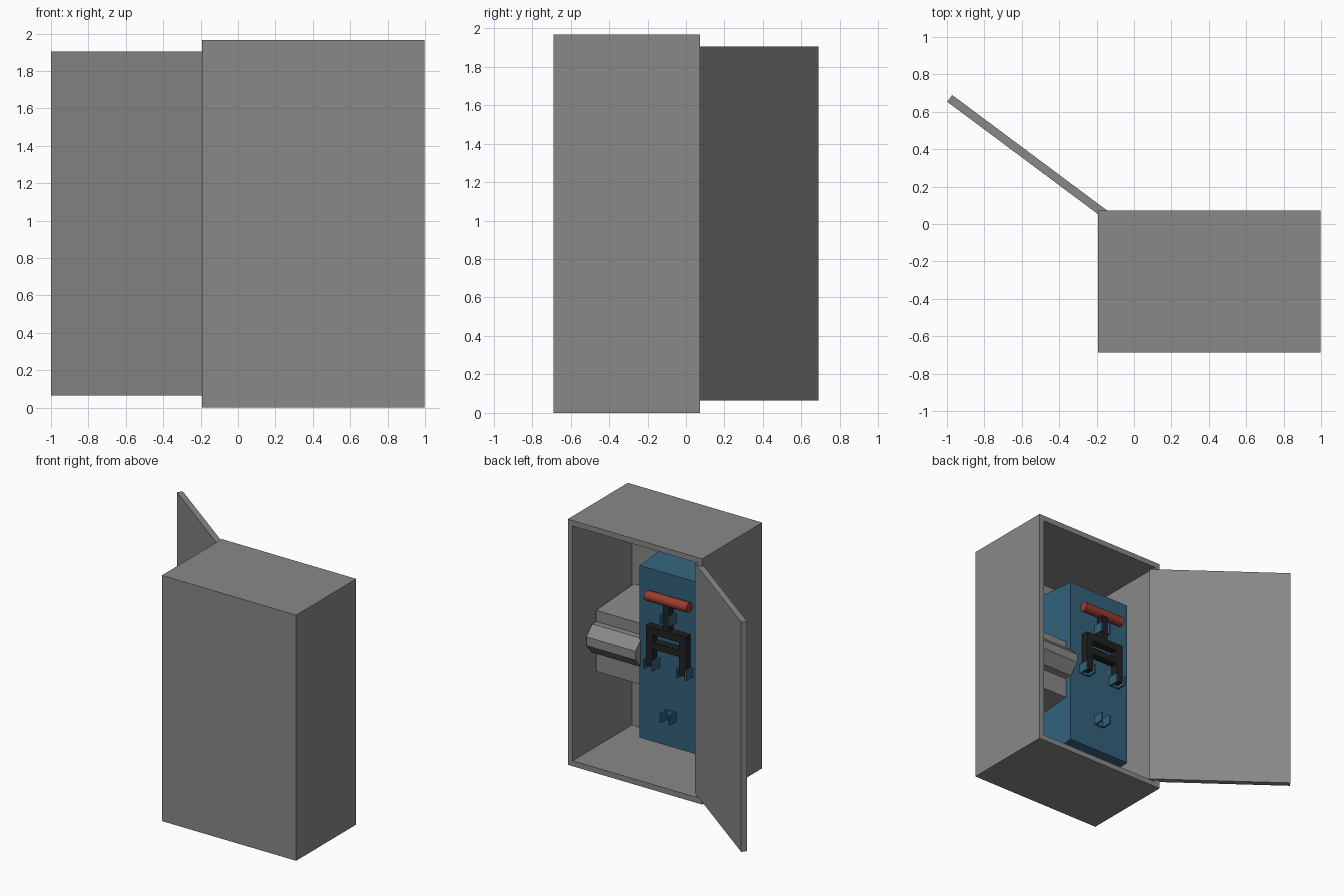
import bpy, bmesh, math
from mathutils import Vector, Matrix

if "Cube" in bpy.data.objects:
    bpy.data.objects.remove(bpy.data.objects["Cube"])


def mat(name, rgb):
    m = bpy.data.materials.new(name)
    m.diffuse_color = (*rgb, 1)
    m.use_nodes = True
    m.node_tree.nodes["Principled BSDF"].inputs["Base Color"].default_value = m.diffuse_color
    return m


GRAY = mat("cabinet_gray", (0.25, 0.25, 0.25))
BLUE = mat("panel_blue", (0.033, 0.122, 0.2))
RED = mat("handle_red", (0.32, 0.045, 0.03))
BLACK = mat("lever_black", (0.015, 0.015, 0.015))


def finish(bm, name, material):
    bmesh.ops.recalc_face_normals(bm, faces=bm.faces)
    me = bpy.data.meshes.new(name)
    bm.to_mesh(me)
    bm.free()
    me.materials.append(material)
    ob = bpy.data.objects.new(name, me)
    bpy.context.collection.objects.link(ob)
    return ob


def add_box(bm, x, y, z):
    size = [b - a for a, b in (x, y, z)]
    mid = [(a + b) / 2 for a, b in (x, y, z)]
    m = Matrix.Translation(mid) @ Matrix.Diagonal((*size, 1))
    bmesh.ops.create_cube(bm, size=1, matrix=m)


def boxes(name, material, *parts):
    bm = bmesh.new()
    for p in parts:
        add_box(bm, *p)
    return finish(bm, name, material)


def extrude_x(name, material, profile, x0, x1):
    """Extrude a (y, z) profile along x."""
    bm = bmesh.new()
    f = bm.faces.new([bm.verts.new((x0, y, z)) for y, z in profile])
    ret = bmesh.ops.extrude_face_region(bm, geom=[f], use_keep_orig=True)
    vs = [g for g in ret["geom"] if isinstance(g, bmesh.types.BMVert)]
    bmesh.ops.translate(bm, verts=vs, vec=(x1 - x0, 0, 0))
    return finish(bm, name, material)


# Cabinet shell, open towards +y
bm = bmesh.new()
add_box(bm, (-0.193, 0.997), (-0.688, 0.072), (0, 1.967))
bm.normal_update()
face = max(bm.faces, key=lambda f: f.normal.y)
bmesh.ops.inset_region(bm, faces=[face], thickness=0.062)
inner = bmesh.ops.extrude_discrete_faces(bm, faces=[face])["faces"][0]
bmesh.ops.translate(bm, verts=inner.verts, vec=(0, -0.748, 0))
finish(bm, "cabinet", GRAY)

# Open door, hinged inside the opening
door = boxes("door", GRAY, ((-1.07, 0), (-0.045, 0), (0.065, 1.905)))
door.location = (-0.114, 0.050, 0)
door.rotation_euler = (0, 0, -math.atan2(0.598, 0.802))

# Blue mounting panel with slightly drafted top and bottom
FRONT = -0.1415
extrude_x("switch_panel", BLUE,
          [(-0.677, 0.22), (FRONT, 0.267), (FRONT, 1.645), (-0.677, 1.695)], -0.051, 0.509)

# Gray housing beside the panel, with a faceted bar across its front
extrude_x("side_housing", GRAY,
          [(-0.677, 0.62), (-0.2, 0.66), (-0.2, 1.15), (-0.677, 1.18)], 0.5, 0.936)
extrude_x("side_bar", GRAY,
          [(-0.21, 0.82), (-0.15, 0.83), (-0.075, 0.915), (-0.075, 0.985),
           (-0.15, 1.06), (-0.21, 1.06)], 0.5, 0.936)

# Lever frame
CX = 0.229
depth = (-0.13, -0.072)
boxes("lever_frame", BLACK,
      ((CX - 0.177, CX - 0.117), depth, (0.9, 1.22)),
      ((CX + 0.117, CX + 0.177), depth, (0.9, 1.22)),
      ((CX - 0.12, CX + 0.12), depth, (1.16, 1.22)),
      ((CX - 0.12, CX + 0.12), depth, (1.045, 1.10)),
      ((CX - 0.028, CX + 0.028), (-0.128, -0.074), (1.2, 1.44)))

# Red grip
bm = bmesh.new()
bmesh.ops.create_cone(bm, cap_ends=True, segments=24, radius1=0.039, radius2=0.039, depth=0.375,
                      matrix=Matrix.Translation((CX, -0.1, 1.448)) @ Matrix.Rotation(math.pi / 2, 4, "Y"))
grip = finish(bm, "grip", RED)
bpy.context.view_layer.objects.active = grip
grip.select_set(True)
bpy.ops.object.shade_smooth_by_angle(angle=math.radians(40))

# U-shaped contact clips
for name, x, z in (("clip_top", CX, 1.31), ("clip_bottom", CX, 0.52),
                   ("clip_left", CX - 0.147, 0.915), ("clip_right", CX + 0.147, 0.915)):
    h = (z - 0.038, z + 0.038)
    boxes(name, BLUE,
          ((x - 0.045, x + 0.045), (FRONT - 0.005, FRONT + 0.01), h),
          ((x - 0.045, x - 0.031), (FRONT, FRONT + 0.085), h),
          ((x + 0.031, x + 0.045), (FRONT, FRONT + 0.085), h))
